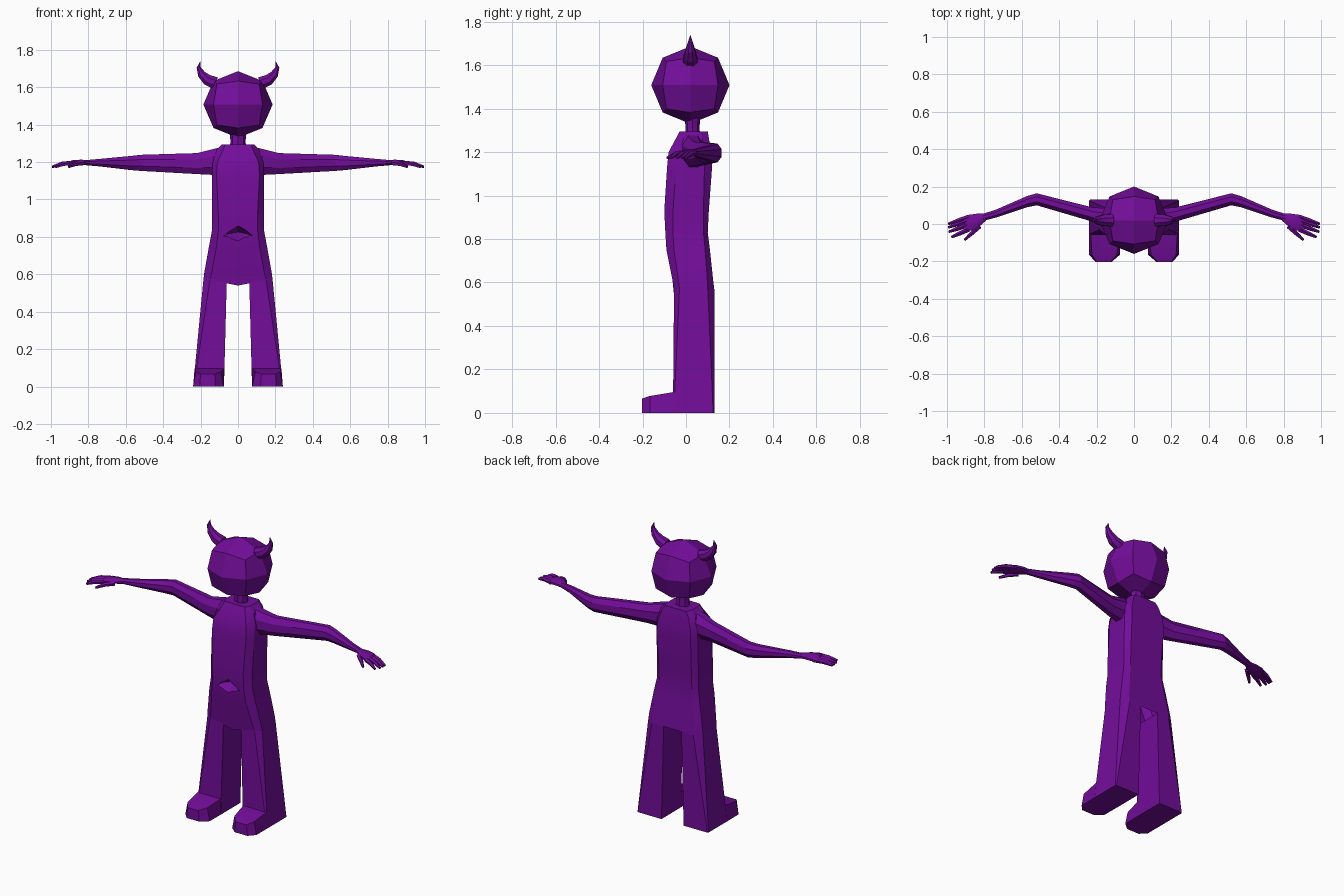
import bpy, bmesh, math
from mathutils import Vector

if "Cube" in bpy.data.objects:
    bpy.data.objects.remove(bpy.data.objects["Cube"])

purple = bpy.data.materials.new("deep purple")
purple.diffuse_color = (0.17, 0.004, 0.32, 1)
purple.use_nodes = True
purple.node_tree.nodes["Principled BSDF"].inputs["Base Color"].default_value = purple.diffuse_color


def finish(name, bm, mirror=False):
    bmesh.ops.recalc_face_normals(bm, faces=bm.faces)
    me = bpy.data.meshes.new(name)
    bm.to_mesh(me)
    bm.free()
    me.materials.append(purple)
    ob = bpy.data.objects.new(name, me)
    bpy.context.collection.objects.link(ob)
    if mirror:
        ob.modifiers.new("mirror", 'MIRROR').use_clip = False
    return ob


def loft(name, rings, mirror=False, caps=(True, True)):
    """Skin a list of equal-length point rings."""
    bm = bmesh.new()
    vs = [[bm.verts.new(p) for p in r] for r in rings]
    n = len(vs[0])
    for a, b in zip(vs, vs[1:]):
        for i in range(n):
            j = (i + 1) % n
            bm.faces.new((a[i], a[j], b[j], b[i]))
    for ring, cap in ((vs[0], caps[0]), (vs[-1], caps[1])):
        if cap:
            bm.faces.new(ring)
    return finish(name, bm, mirror)


def x_ring(x, yc, zc, ry, rz, n=8):
    """Ring in a plane of constant x."""
    k = 1 / math.cos(math.pi / n)
    return [(x, yc + k * ry * math.cos((i + .5) * math.tau / n),
             zc + k * rz * math.sin((i + .5) * math.tau / n)) for i in range(n)]


def tube(name, path, radii, n, mirror=True):
    """Tapered tube along a path."""
    pts = [Vector(p) for p in path]
    rings = []
    for i, p in enumerate(pts):
        t = (pts[min(i + 1, len(pts) - 1)] - pts[max(i - 1, 0)]).normalized()
        side = Vector((0, 1, 0)).cross(t).normalized()
        up = t.cross(side)
        rings.append([p + radii[i] * (math.cos(a) * side + math.sin(a) * up)
                      for a in ((k + .5) * math.tau / n for k in range(n))])
    return loft(name, rings, mirror)


# Head: cube divided once and rounded into a faceted ball
bm = bmesh.new()
bmesh.ops.create_cube(bm, size=2)
bmesh.ops.subdivide_edges(bm, edges=bm.edges[:], cuts=1, use_grid_fill=True)
for v in bm.verts:
    corner = sum(abs(c) > .5 for c in v.co) == 3
    v.co = v.co.normalized() * (1.06 if corner else 1.0)
    v.co = Vector((v.co.x * .185, v.co.y * .18 + .02, v.co.z * .178 + 1.508))
finish("head", bm)

# Horns, curving out and up
tube("horns", [(.12, .02, 1.622), (.165, .02, 1.64), (.195, .02, 1.67),
               (.21, .02, 1.705), (.202, .02, 1.738)],
     [.036, .032, .023, .012, .001], 8)

# Neck
loft("neck", [[(r * math.cos(a), .03 + r * .8 * math.sin(a), z)
               for a in (k * math.tau / 8 for k in range(8))]
              for z, r in ((1.27, .045), (1.31, .04), (1.36, .045))])


# Torso: chamfered box sections
def torso_ring(z, xf, xs, xb, yf, ysf, ysb, yb, drop=0):
    half = [(xf, yf, z), (xs, ysf, z), (xs, ysb, z), (xb, yb, z)]
    return ([(0, yf, z - drop)] + half + [(0, yb, z)]
            + [(-x, y, w) for x, y, w in reversed(half)])


torso = loft("torso", [
    torso_ring(.57, .15, .185, .14, -.055, -.03, .10, .13, .03),
    torso_ring(.61, .14, .18, .14, -.062, -.035, .098, .125),
    torso_ring(.75, .115, .155, .12, -.09, -.055, .088, .11),
    torso_ring(.83, .105, .14, .11, -.095, -.06, .08, .10),
    torso_ring(.93, .105, .14, .11, -.10, -.06, .08, .105),
    torso_ring(1.13, .115, .14, .115, -.087, -.045, .085, .12),
    torso_ring(1.20, .11, .135, .11, -.08, -.03, .085, .115),
    torso_ring(1.265, .08, .115, .09, -.045, -.01, .075, .105),
    torso_ring(1.295, .07, .085, .07, -.03, -.01, .07, .10)])

# Belly fold: a lens-shaped notch cut into the front
fold = loft("belly_fold_cutter", [
    [(x, -.13, .805 + c + h), (x, -.093 + h * .9, .805 + c + h * .2),
     (x, -.13, .805 + c - h)]
    for x, h, c in ((-.078, .002, .0), (-.05, .034, .005), (0, .065, .008),
                    (.05, .034, .005), (.078, .002, .0))])
fold.hide_render = True
fold.hide_viewport = True
cut = torso.modifiers.new("belly_fold", 'BOOLEAN')
cut.operation = 'DIFFERENCE'
cut.solver = 'EXACT'
cut.object = fold


# Legs: chamfered at the hip, square at the ground
def leg_ring(z, xi, xf, xs, xb, yf, ysf, ysb, yb):
    return [(xi, yf, z), (xf, yf, z), (xs, ysf, z),
            (xs, ysb, z), (xb, yb, z), (xi, yb, z)]


loft("legs", [
    leg_ring(0, .075, .236, .24, .236, -.06, -.056, .125, .13),
    leg_ring(.57, .06, .15, .185, .14, -.055, -.03, .10, .13)],
    True, (True, False))

# Feet, lofted from ankle to toe
loft("feet", [[(a, y, 0), (b, y, 0), (d, y, h), (c, y, h)]
              for y, a, b, c, d, h in (
                  (-.05, .075, .24, .075, .232, .097),
                  (-.165, .076, .24, .092, .225, .078),
                  (-.203, .12, .205, .125, .2, .066))], True)

# Arms: shoulder, elbow bent backwards, wrist
loft("arms", [x_ring(.07, .03, 1.21, .055, .075),
              x_ring(.14, .035, 1.2, .05, .068),
              x_ring(.22, .05, 1.192, .038, .056),
              x_ring(.52, .132, 1.196, .032, .043),
              x_ring(.57, .12, 1.195, .03, .038),
              x_ring(.74, .055, 1.197, .021, .02),
              x_ring(.81, .035, 1.197, .019, .014)], True)

# Palms
loft("palms", [x_ring(.79, .037, 1.197, .018, .013),
               x_ring(.84, .015, 1.199, .04, .014),
               x_ring(.885, .005, 1.196, .044, .014),
               x_ring(.905, .003, 1.192, .04, .01)], True)

# Fingers and thumb: base, middle, tip
for name, a, b in (("index_fingers", (.885, -.03), (.975, -.07)),
                   ("middle_fingers", (.89, -.006), (.99, -.042)),
                   ("ring_fingers", (.89, .016), (.993, -.018)),
                   ("little_fingers", (.885, .037), (.993, .0)),
                   ("thumbs", (.825, -.012), (.905, -.085))):
    mid = ((a[0] + b[0]) / 2, (a[1] + b[1]) / 2)
    tube(name, [(*a, 1.194), (*mid, 1.19), (*b, 1.174)],
         [.013, .012, .007], 5)

# Smooth shading with sharp edges kept
for ob in bpy.data.objects:
    ob.select_set(ob is not fold)
bpy.context.view_layer.objects.active = torso
bpy.ops.object.shade_smooth_by_angle(angle=math.radians(25))
